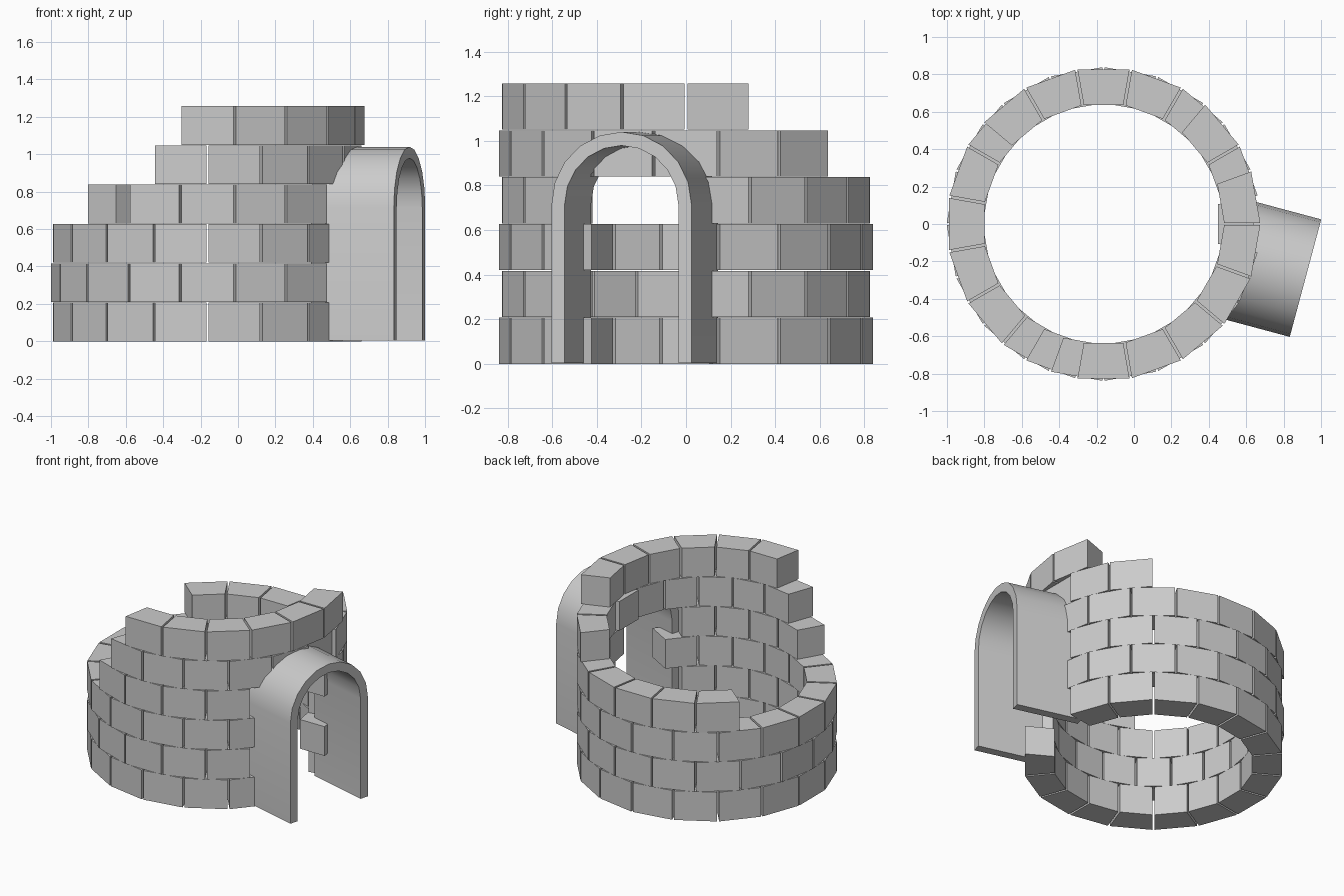
import bpy, bmesh
from math import radians, sin, cos, pi
from mathutils import Vector

if "Cube" in bpy.data.objects:
    bpy.data.objects.remove(bpy.data.objects["Cube"])

CX = -0.163                 # centre of the round wall
R_OUT, R_IN = 0.838, 0.645
ROW_H, GAP = 0.21, 0.0065
STEP = 20                   # degrees per block


def finish(bm, name):
    bmesh.ops.recalc_face_normals(bm, faces=bm.faces)
    me = bpy.data.meshes.new(name)
    bm.to_mesh(me)
    bm.free()
    ob = bpy.data.objects.new(name, me)
    bpy.context.collection.objects.link(ob)
    return ob


def prism(bm, pts, extrude):
    face = bm.faces.new([bm.verts.new(p) for p in pts])
    res = bmesh.ops.extrude_face_region(bm, geom=[face], use_keep_orig=True)
    verts = [g for g in res["geom"] if isinstance(g, bmesh.types.BMVert)]
    bmesh.ops.translate(bm, verts=verts, vec=extrude)


def add_block(bm, start, row, inward=0.0):
    # wedge-shaped block between two radial joints
    pts = []
    for deg, side, radii in ((start, 1, (R_IN, R_OUT)), (start + STEP, -1, (R_OUT, R_IN))):
        a = radians(deg)
        radial, tangent = Vector((cos(a), sin(a), 0)), Vector((-sin(a), cos(a), 0))
        for r in radii:
            pts.append(radial * r + tangent * GAP * side)
    m = radians(start + STEP / 2)
    shift = Vector((CX - inward * cos(m), -inward * sin(m), row * ROW_H))
    prism(bm, [p + shift for p in pts], Vector((0, 0, ROW_H - 0.003)))


# Block rows: angular spans leave the doorway and the ruined edge open
rows = [
    [(10, 330)],
    [(0, 320)],
    [(10, 330)],
    [(0, 140), (240, 320)],
    [(-110, 50)],
    [(-100, 20)],
]
for row, spans in enumerate(rows):
    bm = bmesh.new()
    for a, b in spans:
        for start in range(a, b, STEP):
            loose = 0.025 if (row == 4 and start == -10) else 0.0
            add_block(bm, start, row, loose)
    finish(bm, f"block_row_{row + 1}")

# Arched entrance tunnel, pointing 15 degrees towards the front
ang = radians(-15)
axis, across = Vector((cos(ang), sin(ang), 0)), Vector((-sin(ang), cos(ang), 0))
D0, D1, SPRING, SEG = 0.66, 1.118, 0.715, 10


def arch(r):
    pts = [(r, 0.004)]
    pts += [(r * cos(pi * i / SEG), SPRING + r * sin(pi * i / SEG)) for i in range(SEG + 1)]
    return pts + [(-r, 0.004)]


bm = bmesh.new()
rings = []
for d in (D0, D1):
    for r in (0.325, 0.264):
        rings.append([bm.verts.new(Vector((CX, 0, z)) + axis * d + across * p) for p, z in arch(r)])
out0, in0, out1, in1 = rings
n = len(out0)
for a, b in ((out0, out1), (out1, in1), (in1, in0), (in0, out0)):
    for i in range(n - 1):
        bm.faces.new((a[i], a[i + 1], b[i + 1], b[i]))
for i in (0, n - 1):
    bm.faces.new((out0[i], out1[i], in1[i], in0[i]))
tunnel = finish(bm, "entrance_tunnel")
bpy.context.view_layer.objects.active = tunnel
tunnel.select_set(True)
bpy.ops.object.shade_smooth_by_angle(angle=radians(35))
